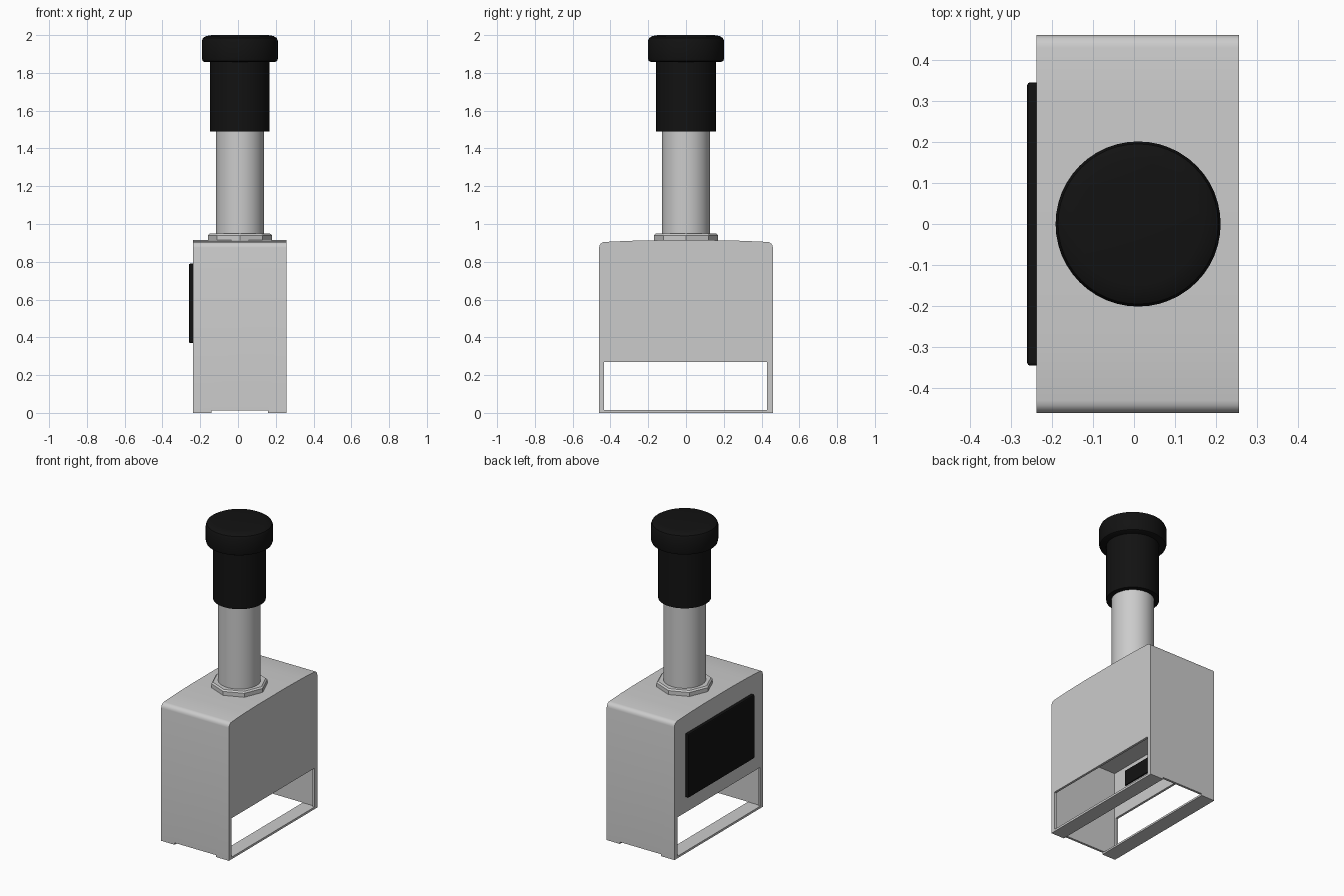
import bpy, bmesh
from math import cos, sin, pi, radians

if "Cube" in bpy.data.objects:
    bpy.data.objects.remove(bpy.data.objects["Cube"])

CX = 0.01  # centre of the housing and handle along x

black = bpy.data.materials.new("black")
black.diffuse_color = (0.006, 0.006, 0.006, 1)
black.use_nodes = True
black.node_tree.nodes["Principled BSDF"].inputs["Base Color"].default_value = black.diffuse_color


def new_object(name, bm, mat=None, smooth=True):
    bmesh.ops.recalc_face_normals(bm, faces=bm.faces)
    me = bpy.data.meshes.new(name)
    bm.to_mesh(me)
    bm.free()
    ob = bpy.data.objects.new(name, me)
    bpy.context.collection.objects.link(ob)
    if mat:
        me.materials.append(mat)
    if smooth:
        bpy.ops.object.select_all(action='DESELECT')
        ob.select_set(True)
        bpy.context.view_layer.objects.active = ob
        bpy.ops.object.shade_smooth_by_angle(angle=radians(35))
    return ob


def box(name, x, y, z, mat=None):
    bm = bmesh.new()
    bmesh.ops.create_cube(bm, size=1)
    for v in bm.verts:
        v.co = [r[0] if c < 0 else r[1] for c, r in zip(v.co, (x, y, z))]
    return new_object(name, bm, mat, smooth=False)


def lathe(name, profile, sides, mat=None, smooth=True):
    """Solid of revolution about the handle axis, capped at both ends."""
    bm = bmesh.new()
    rings = [[bm.verts.new((CX + r * cos(2 * pi * i / sides), r * sin(2 * pi * i / sides), z))
              for i in range(sides)] for r, z in profile]
    for a, b in zip(rings, rings[1:]):
        for i in range(sides):
            j = (i + 1) % sides
            bm.faces.new((a[i], a[j], b[j], b[i]))
    bm.faces.new(rings[0][::-1])
    bm.faces.new(rings[-1])
    return new_object(name, bm, mat, smooth)


def cut(ob, cutter):
    mod = ob.modifiers.new("cut", 'BOOLEAN')
    mod.operation = 'DIFFERENCE'
    mod.solver = 'EXACT'
    mod.object = cutter
    bpy.context.view_layer.objects.active = ob
    bpy.ops.object.modifier_apply(modifier=mod.name)
    bpy.data.objects.remove(cutter)


# Housing: rounded, slightly crowned profile extruded across x
half = [(0.46, 0.0), (0.46, 0.875)]
half += [(0.43 + 0.03 * cos(a), 0.875 + 0.03 * sin(a)) for a in (pi / 8, pi / 4, 3 * pi / 8, pi / 2)]
half += [(0.3, 0.911), (0.15, 0.914)]
profile = half + [(-y, z) for y, z in reversed(half)]
bm = bmesh.new()
face = bm.faces.new([bm.verts.new((-0.238, y, z)) for y, z in profile])
ext = bmesh.ops.extrude_face_region(bm, geom=[face])
for v in ext["geom"]:
    if isinstance(v, bmesh.types.BMVert):
        v.co.x = 0.256
housing = new_object("housing", bm)

# Inner cavity, side windows and the open strip between the bottom flanges
cut(housing, box("cavity_cutter", (-0.223, 0.241), (-0.445, 0.445), (0.012, 0.58)))
cut(housing, box("window_cutter", (-0.4, 0.4), (-0.433, 0.43), (0.014, 0.27)))
cut(housing, box("floor_cutter", (-0.14, 0.16), (-0.6, 0.6), (-0.1, 0.0125)))

# Black screen on the left side, with its rear case inside the housing
screen = box("screen", (-0.26, -0.232), (-0.345, 0.345), (0.37, 0.79), black)
bev = screen.modifiers.new("edge", 'BEVEL')
bev.width = 0.007
bev.segments = 2
box("screen_rear", (-0.24, -0.215), (-0.34, 0.34), (0.45, 0.55), black)

# Octagonal collar, tube, grip and knob
lathe("collar", [(0.17, 0.905), (0.17, 0.94), (0.16, 0.949)], 8, smooth=False)
lathe("tube", [(0.127, 0.94), (0.127, 1.5)], 48)
lathe("grip", [(0.158, 1.49), (0.158, 1.87)], 48, black)
lathe("knob", [(0.187, 1.858), (0.197, 1.863), (0.201, 1.875), (0.201, 1.97),
               (0.195, 1.985), (0.178, 1.995), (0.15, 2.0)], 48, black)
